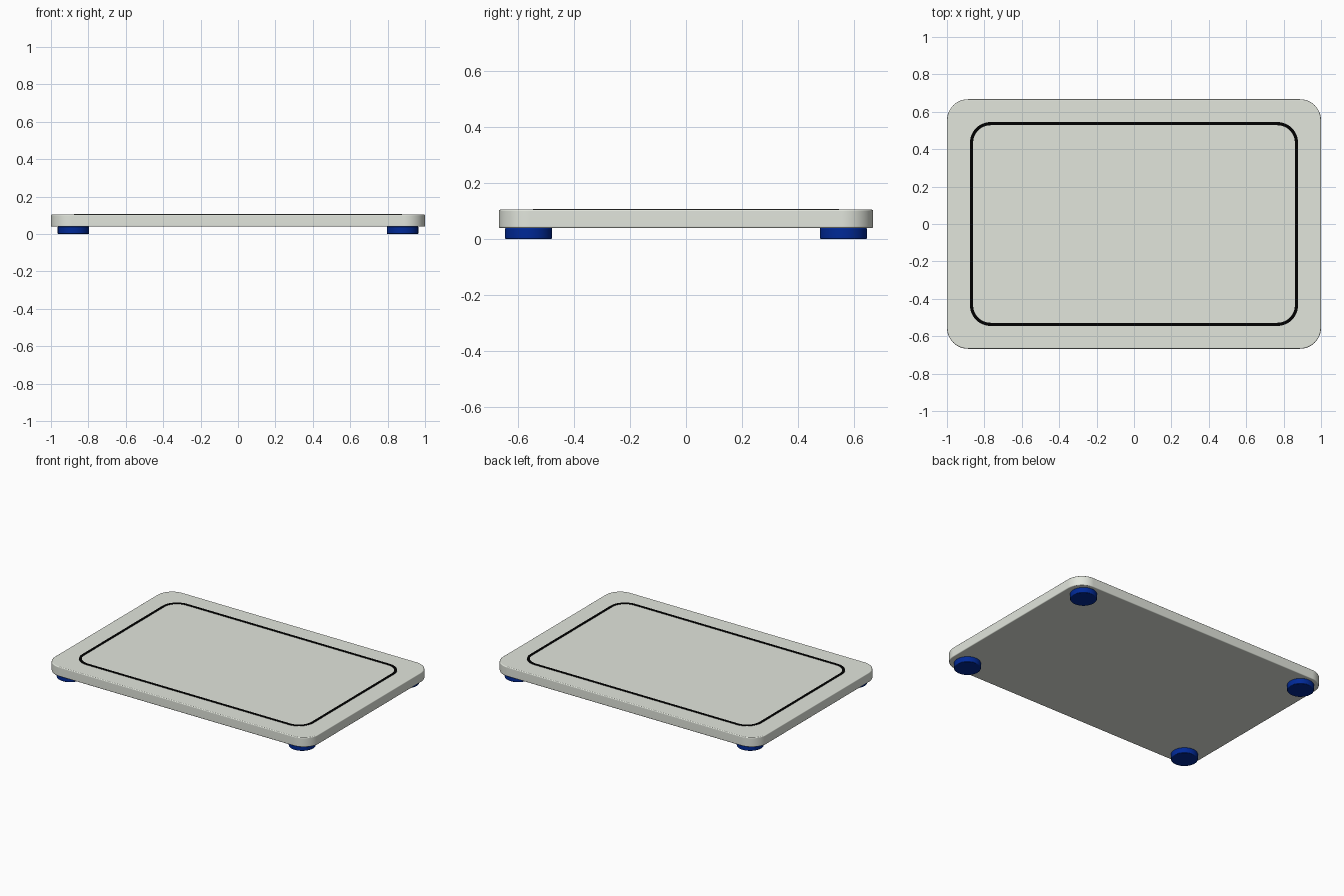
import bpy
import bmesh
from math import sin, cos, pi

cube = bpy.data.objects.get("Cube")
if cube:
    bpy.data.objects.remove(cube, do_unlink=True)


def material(name, rgb, roughness=0.6):
    mat = bpy.data.materials.new(name)
    mat.use_nodes = True
    mat.diffuse_color = (*rgb, 1)
    bsdf = mat.node_tree.nodes["Principled BSDF"]
    bsdf.inputs["Base Color"].default_value = (*rgb, 1)
    bsdf.inputs["Roughness"].default_value = roughness
    return mat


def rounded_rect(half_x, half_y, radius, steps=12):
    """Counter-clockwise outline of a rectangle with round corners."""
    points = []
    for corner, (sx, sy) in enumerate([(1, 1), (-1, 1), (-1, -1), (1, -1)]):
        for i in range(steps + 1):
            a = (corner + i / steps) * pi / 2
            points.append((sx * (half_x - radius) + radius * cos(a),
                           sy * (half_y - radius) + radius * sin(a)))
    return points


def rounded_loops(outline, bottom, top, edge, steps=4):
    """Stack outline(inset) loops into a slab with quarter-round rims."""
    angles = [i / steps * pi / 2 for i in range(steps + 1)]
    low = [(outline(edge * (1 - sin(a))), bottom + edge * (1 - cos(a))) for a in angles]
    high = [(outline(edge * (1 - cos(a))), top - edge * (1 - sin(a))) for a in angles]
    return low + high


def loft(name, loops, mat, closed=False):
    """Join equal outlines, given as (points, z), with quads."""
    bm = bmesh.new()
    rings = [[bm.verts.new((x, y, z)) for x, y in pts] for pts, z in loops]
    pairs = list(zip(rings, rings[1:]))
    if closed:
        pairs.append((rings[-1], rings[0]))
    else:
        bm.faces.new(rings[0])
        bm.faces.new(rings[-1])
    for low, high in pairs:
        for i in range(len(low)):
            j = (i + 1) % len(low)
            bm.faces.new((low[i], low[j], high[j], high[i]))
    bmesh.ops.recalc_face_normals(bm, faces=bm.faces)
    mesh = bpy.data.meshes.new(name)
    bm.to_mesh(mesh)
    bm.free()
    mesh.materials.append(mat)
    obj = bpy.data.objects.new(name, mesh)
    bpy.context.collection.objects.link(obj)
    bpy.ops.object.select_all(action='DESELECT')
    obj.select_set(True)
    bpy.context.view_layer.objects.active = obj
    bpy.ops.object.shade_smooth_by_angle()
    # Keep the broad faces flat beside the round rims
    weighted = obj.modifiers.new("flat_faces", 'WEIGHTED_NORMAL')
    weighted.keep_sharp = True


board_grey = material("warm light grey", (0.76, 0.79, 0.72))
line_black = material("black", (0.0, 0.0, 0.0))
foot_blue = material("deep blue", (0.0, 0.022, 0.31))

BOTTOM, TOP = 0.039, 0.105

# Board slab with softened rims
loft("board",
     rounded_loops(lambda d: rounded_rect(1.0 - d, 0.667 - d, 0.112 - d), BOTTOM, TOP, 0.006),
     board_grey)

# Thin dark border line on the top face
WIDTH = 0.017
outer = rounded_rect(0.877, 0.545, 0.11)
inside = rounded_rect(0.877 - WIDTH, 0.545 - WIDTH, 0.11 - WIDTH)
loft("border_line",
     [(outer, TOP - 0.002), (outer, TOP + 0.0025),
      (inside, TOP + 0.0025), (inside, TOP - 0.002)], line_black, closed=True)


# Four round feet
def circle(cx, cy, radius, sides=48):
    return [(cx + radius * cos(2 * pi * i / sides),
             cy + radius * sin(2 * pi * i / sides)) for i in range(sides)]


for side, sx in (("left", 1), ("right", -1)):
    for end, sy in (("front", -1), ("back", 1)):
        loft(f"{end}_{side}_foot",
             rounded_loops(lambda d: circle(sx * 0.88, sy * 0.561, 0.084 - d),
                           0, BOTTOM + 0.001, 0.005),
             foot_blue)
